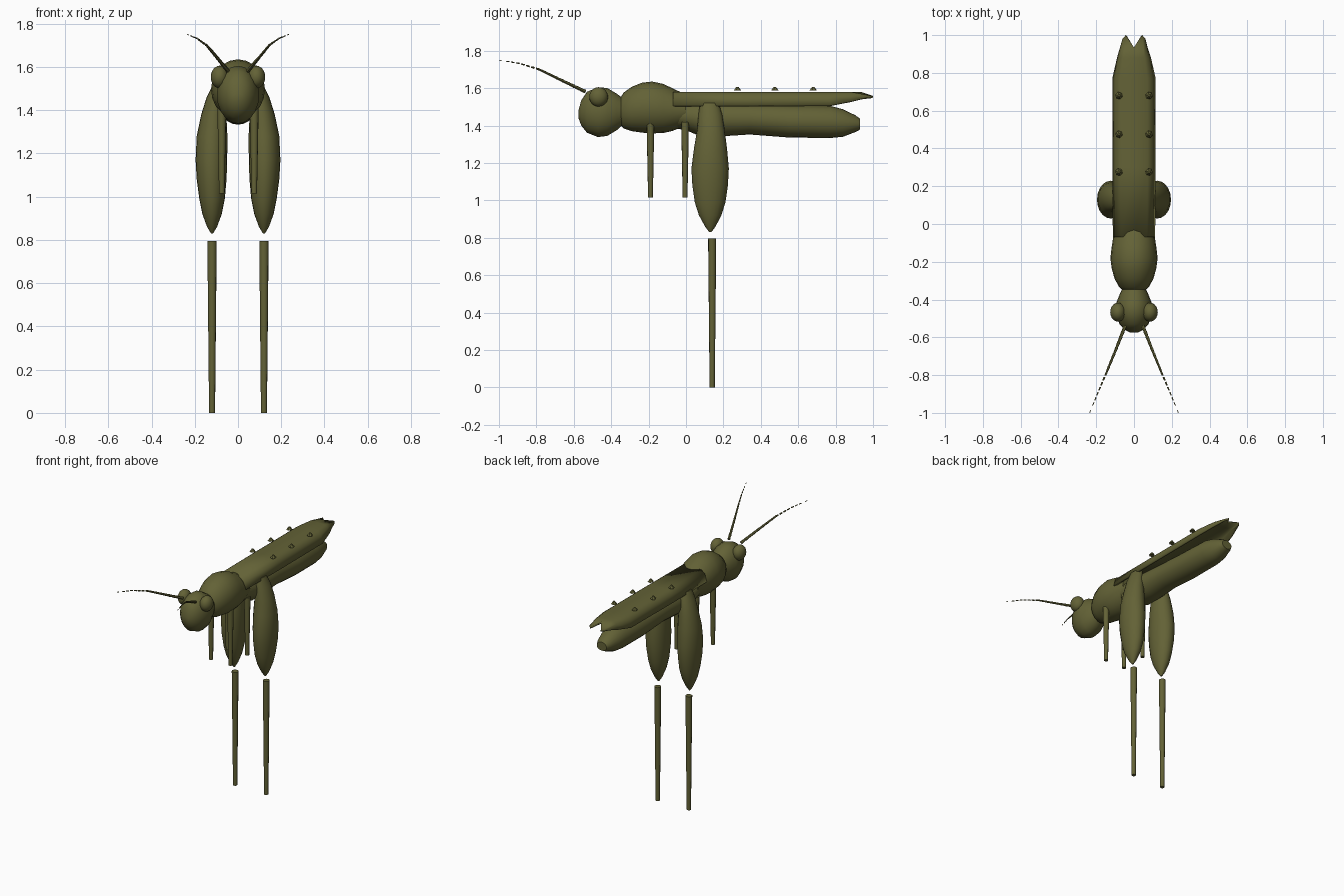
import bpy, bmesh, math
from mathutils import Vector

if "Cube" in bpy.data.objects:
    bpy.data.objects.remove(bpy.data.objects["Cube"])

olive = bpy.data.materials.new("olive green")
olive.diffuse_color = (0.125, 0.122, 0.037, 1)
olive.use_nodes = True
olive.node_tree.nodes["Principled BSDF"].inputs["Base Color"].default_value = olive.diffuse_color


def finish(name, bm, smooth=True):
    bmesh.ops.recalc_face_normals(bm, faces=bm.faces[:])
    mesh = bpy.data.meshes.new(name)
    bm.to_mesh(mesh)
    bm.free()
    mesh.materials.append(olive)
    ob = bpy.data.objects.new(name, mesh)
    bpy.context.collection.objects.link(ob)
    if smooth:
        bpy.context.view_layer.objects.active = ob
        ob.select_set(True)
        bpy.ops.object.shade_smooth_by_angle(angle=math.radians(40))
        ob.select_set(False)
    return ob


def loft(name, rings, n=20):
    """Skin elliptical rings given as (centre, axis u, axis v)."""
    bm = bmesh.new()
    loops = []
    for c, u, v in rings:
        loops.append([bm.verts.new(Vector(c) + Vector(u) * math.cos(2 * math.pi * i / n)
                                   + Vector(v) * math.sin(2 * math.pi * i / n)) for i in range(n)])
    for a, b in zip(loops, loops[1:]):
        for i in range(n):
            bm.faces.new((a[i], a[(i + 1) % n], b[(i + 1) % n], b[i]))
    bm.faces.new(loops[0])
    bm.faces.new(loops[-1])
    return finish(name, bm)


def body(name, rows):
    """Rows are y, bottom z, top z, half width."""
    return loft(name, [((0, y, (a + b) / 2), (w, 0, 0), (0, 0, (b - a) / 2)) for y, a, b, w in rows])


def rod(name, p, q, r0, r1, n=10):
    p, q = Vector(p), Vector(q)
    d = (q - p).normalized()
    u = d.orthogonal().normalized()
    v = d.cross(u)
    return loft(name, [(p, u * r0, v * r0), (q, u * r1, v * r1)], n)


def ball(name, c, size):
    bm = bmesh.new()
    bmesh.ops.create_uvsphere(bm, u_segments=20, v_segments=12, radius=1)
    bmesh.ops.scale(bm, vec=size, verts=bm.verts)
    bmesh.ops.translate(bm, vec=c, verts=bm.verts)
    return finish(name, bm)


# Head, thorax and abdomen
body("head", [(-0.575, 1.44, 1.48, 0.02), (-0.56, 1.40, 1.535, 0.05), (-0.53, 1.362, 1.58, 0.077),
              (-0.47, 1.338, 1.605, 0.098), (-0.42, 1.345, 1.60, 0.095),
              (-0.37, 1.375, 1.57, 0.075), (-0.33, 1.41, 1.54, 0.055)])
body("thorax", [(-0.36, 1.42, 1.53, 0.05), (-0.335, 1.385, 1.575, 0.078), (-0.29, 1.37, 1.607, 0.103),
                (-0.235, 1.362, 1.629, 0.118), (-0.18, 1.358, 1.635, 0.125), (-0.12, 1.36, 1.622, 0.118),
                (-0.07, 1.372, 1.598, 0.11), (0.0, 1.40, 1.565, 0.095)])
body("abdomen", [(-0.09, 1.39, 1.55, 0.09), (0.0, 1.375, 1.53, 0.095), (0.07, 1.345, 1.53, 0.102),
                 (0.2, 1.343, 1.53, 0.10), (0.34, 1.352, 1.52, 0.093), (0.55, 1.336, 1.51, 0.092),
                 (0.77, 1.333, 1.505, 0.085), (0.84, 1.34, 1.487, 0.072),
                 (0.905, 1.365, 1.455, 0.052), (0.93, 1.378, 1.437, 0.038)])

# Folded wing cover: a roof shell with a notched tail
bm = bmesh.new()
rows = []
for y, w, drop, tip_y, tip_z in [(-0.07, 0.112, 0.075, 0, 0), (0.3, 0.115, 0.075, 0, 0),
                                 (0.77, 0.115, 0.073, 0, 0), (0.88, 0.09, 0.052, 0, 0),
                                 (0.935, 0.07, 0.035, 0.065, -0.022)]:
    row = []
    for fx, fz, ft in [(-1, 1, 0.1), (-0.87, 0.3, 0.7), (-0.62, 0, 1), (0, 0, 0),
                       (0.62, 0, 1), (0.87, 0.3, 0.7), (1, 1, 0.1)]:
        row.append(bm.verts.new((fx * w, y + tip_y * ft, 1.58 - drop * fz + tip_z * ft)))
    rows.append(row)
for a, b in zip(rows, rows[1:]):
    for i in range(6):
        bm.faces.new((a[i], a[i + 1], b[i + 1], b[i]))
wing = finish("wing_cover", bm)
shell = wing.modifiers.new("thickness", "SOLIDIFY")
shell.thickness = 0.012
shell.offset = -1

ANTENNA = [(0.047, -0.54, 1.582), (0.092, -0.655, 1.637), (0.145, -0.785, 1.700),
           (0.19, -0.89, 1.732), (0.235, -1.0, 1.75)]


def along(t):
    """Point on the antenna path for t in 0..1."""
    i = min(int(t * 4), 3)
    return Vector(ANTENNA[i]).lerp(Vector(ANTENNA[i + 1]), t * 4 - i)


for side, s in (("left", -1), ("right", 1)):
    # Eyes
    ball(side + "_eye", (s * 0.085, -0.467, 1.553), (0.041, 0.05, 0.052))

    # Segmented antennae, opening into dashes toward the tip
    for k in range(16):
        t0, t1 = k / 16, (k + (1.05 if k < 8 else 0.62)) / 16
        if k == 15:
            t0, t1 = 0.97, 1
        p, q = along(t0), along(t1)
        r = 0.0105 - 0.008 * k / 15
        rod(f"{side}_antenna_{k + 1}", (s * p.x, p.y, p.z), (s * q.x, q.y, q.z), r, r * 0.75, 6)

    # Short front and middle legs
    for leg, y in (("front", -0.19), ("middle", -0.005)):
        rod(f"{side}_{leg}_leg", (s * 0.075, y, 1.42), (s * 0.075, y, 1.015), 0.021, 0.013)

    # Swollen hind thighs: z, centre x, centre y, half width x, half width y
    thigh = [(1.52, 0.085, 0.125, 0.03, 0.05), (1.46, 0.10, 0.13, 0.045, 0.063),
             (1.38, 0.112, 0.133, 0.058, 0.073), (1.28, 0.12, 0.131, 0.071, 0.088),
             (1.17, 0.123, 0.129, 0.073, 0.10), (1.08, 0.122, 0.129, 0.069, 0.095),
             (0.99, 0.12, 0.129, 0.059, 0.082), (0.92, 0.12, 0.129, 0.045, 0.06),
             (0.86, 0.12, 0.13, 0.023, 0.028), (0.83, 0.12, 0.13, 0.005, 0.006)]
    loft(side + "_hind_thigh", [((s * x, y, z), (rx, 0, 0), (0, ry, 0)) for z, x, y, rx, ry in thigh])

    # Thin hind shins
    rod(side + "_hind_shin", (s * 0.12, 0.14, 0.795), (s * 0.12, 0.14, 0), 0.022, 0.014)

    # Small bumps above the wing cover
    for k, y in enumerate((0.275, 0.475, 0.68)):
        rod(f"{side}_wing_bump_{k + 1}", (s * 0.08, y, 1.588), (s * 0.08, y, 1.607), 0.02, 0.006, 6)
